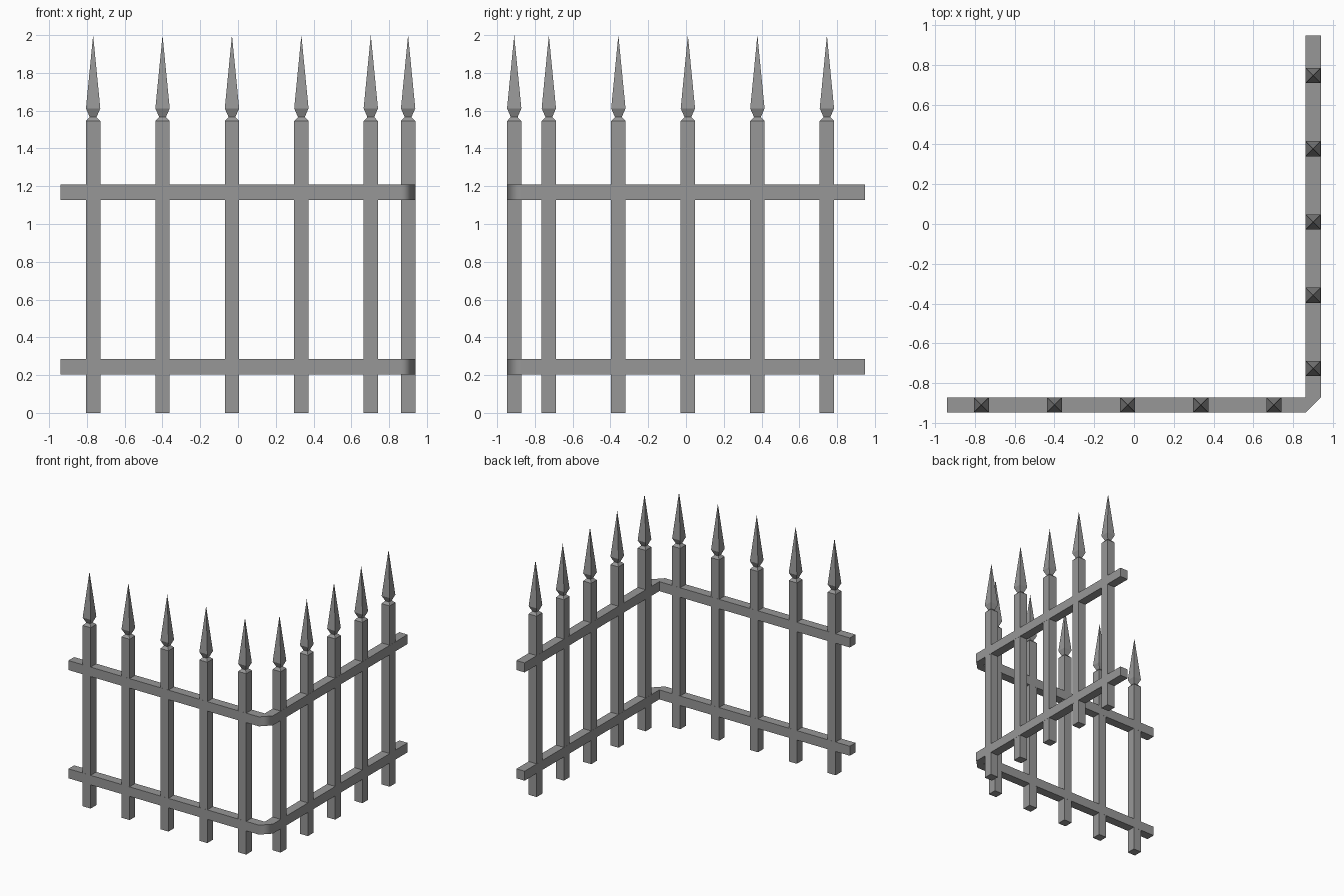
import bpy, bmesh, math

if "Cube" in bpy.data.objects:
    bpy.data.objects.remove(bpy.data.objects["Cube"])

HALF = 0.0385                     # half thickness of the bars
LEFT, RIGHT = -0.939, 0.939       # outer limits in x
FRONT, BACK = -0.948, 0.948       # outer limits in y

iron = bpy.data.materials.new("iron_grey")
iron.use_nodes = True
colour = (0.31, 0.31, 0.31, 1)
iron.diffuse_color = colour
iron.node_tree.nodes["Principled BSDF"].inputs["Base Color"].default_value = colour


def add_object(name, bm, location=(0, 0, 0)):
    bmesh.ops.recalc_face_normals(bm, faces=bm.faces)
    mesh = bpy.data.meshes.new(name)
    bm.to_mesh(mesh)
    bm.free()
    mesh.materials.append(iron)
    obj = bpy.data.objects.new(name, mesh)
    obj.location = location
    bpy.context.collection.objects.link(obj)
    return obj


def picket(name, x, y):
    """Square post with a pinched neck and a pyramid spearhead."""
    bm = bmesh.new()
    previous = None
    for z, r in ((0, 0.038), (1.545, 0.038), (1.566, 0.018), (1.612, 0.038)):
        ring = [bm.verts.new((sx * r, sy * r, z))
                for sx, sy in ((-1, -1), (1, -1), (1, 1), (-1, 1))]
        if previous is None:
            bm.faces.new(ring)
        else:
            for i in range(4):
                j = (i + 1) % 4
                bm.faces.new((previous[i], previous[j], ring[j], ring[i]))
        previous = ring
    tip = bm.verts.new((0, 0, 2))
    for i in range(4):
        bm.faces.new((previous[i], previous[(i + 1) % 4], tip))
    add_object(name, bm, (x, y, 0))


def rail(name, bottom, top):
    """L-shaped rail with a chamfered outer corner."""
    inner_x, inner_y = RIGHT - 2 * HALF, FRONT + 2 * HALF
    # outer and inner path points, paired into quads along the rail
    outer = [(LEFT, FRONT), (inner_x, FRONT), (RIGHT, inner_y), (RIGHT, BACK)]
    inner = [(LEFT, inner_y), (inner_x, inner_y), (inner_x, BACK)]
    bm = bmesh.new()
    o = [bm.verts.new((x, y, bottom)) for x, y in outer]
    n = [bm.verts.new((x, y, bottom)) for x, y in inner]
    base = [bm.faces.new(f) for f in ((o[0], o[1], n[1], n[0]),
                                      (o[1], o[2], n[1]),
                                      (o[2], o[3], n[2], n[1]))]
    result = bmesh.ops.extrude_face_region(bm, geom=base, use_keep_orig=True)
    for v in result["geom"]:
        if isinstance(v, bmesh.types.BMVert):
            v.co.z = top
    bmesh.ops.recalc_face_normals(bm, faces=bm.faces)
    # only the chamfer blends smoothly into the straight runs
    for f in bm.faces:
        f.smooth = True
    for e in bm.edges:
        e.smooth = e.calc_face_angle(math.pi) < math.radians(50)
    obj = add_object(name, bm)
    weighted = obj.modifiers.new("even_shading", "WEIGHTED_NORMAL")
    weighted.keep_sharp = True
    weighted.weight = 100


# Five pickets along each run
for i in range(5):
    picket(f"front_picket_{i + 1}", -0.767 + 0.3675 * i, FRONT + HALF)
    picket(f"side_picket_{i + 1}", RIGHT - HALF, -0.726 + 0.368 * i)

# Two rails joining both runs
rail("lower_rail", 0.203, 0.284)
rail("upper_rail", 1.128, 1.209)
